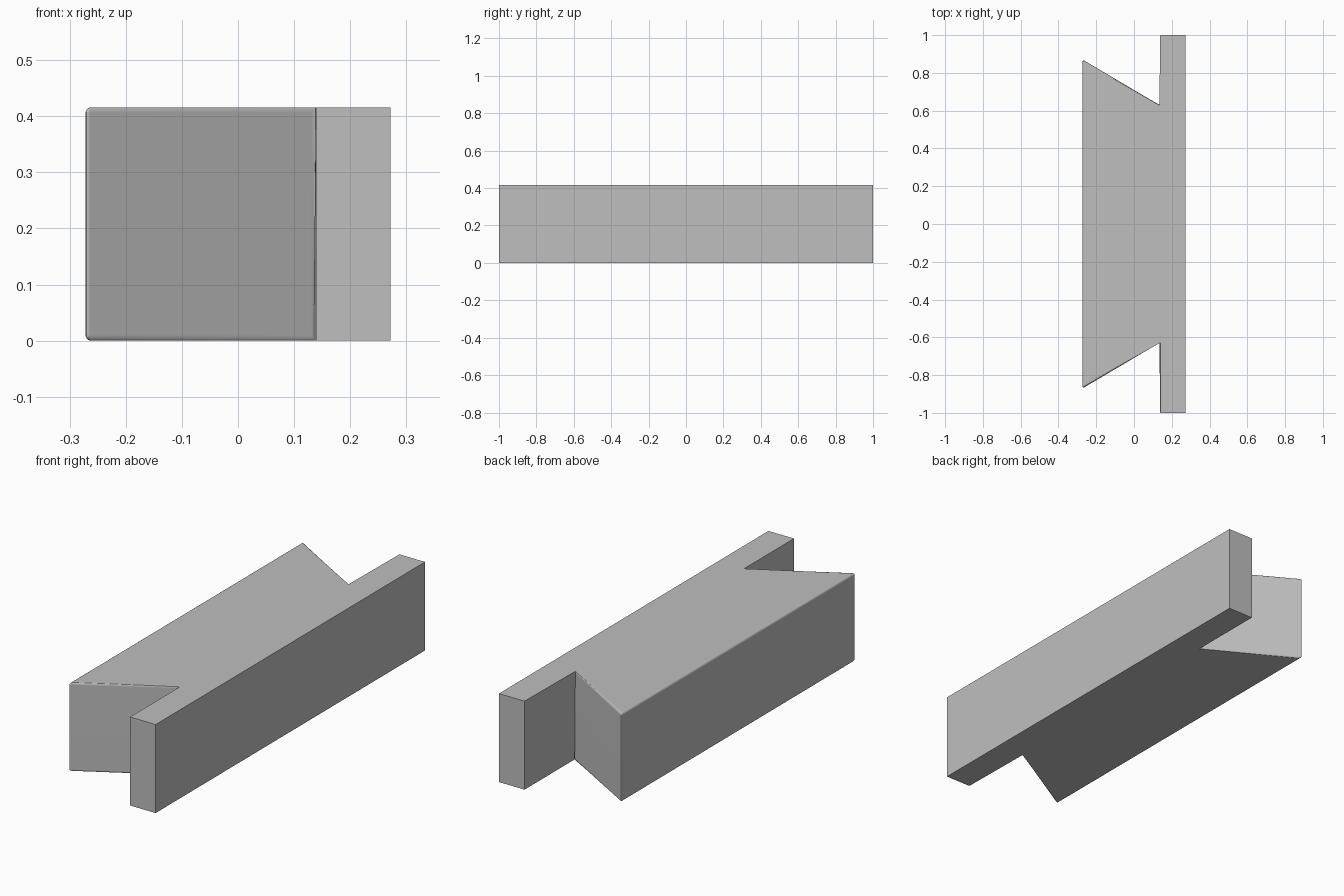
import bpy
import bmesh

if "Cube" in bpy.data.objects:
    bpy.data.objects.remove(bpy.data.objects["Cube"])

HEIGHT = 0.416
BACK, STEP, FACE = -0.272, 0.139, 0.272   # x of dovetail face, shoulder, rail face

grey = bpy.data.materials.new("plain grey")
grey.diffuse_color = (0.52, 0.52, 0.52, 1)
grey.use_nodes = True
grey.node_tree.nodes["Principled BSDF"].inputs["Base Color"].default_value = grey.diffuse_color

# Dovetail-and-rail outline, one half mirrored in y
half = [(FACE, 1.0), (STEP, 1.0), (STEP, 0.627), (BACK, 0.87)]
outline = half + [(x, -y) for x, y in reversed(half)]

bm = bmesh.new()
base = bm.faces.new([bm.verts.new((x, y, 0)) for x, y in outline])
grown = bmesh.ops.extrude_face_region(bm, geom=[base])["geom"]
bmesh.ops.translate(bm, vec=(0, 0, HEIGHT),
                    verts=[g for g in grown if isinstance(g, bmesh.types.BMVert)])
bmesh.ops.recalc_face_normals(bm, faces=bm.faces[:])

# Soften the edges around the slanted ends and the wide dovetail face
soft = set()
for f in bm.faces:
    n = f.normal
    slanted = abs(n.x) > 0.1 and abs(n.y) > 0.1
    wide = n.x < -0.9 and f.calc_center_median().x < BACK + 0.01
    if slanted or wide:
        soft.update(f.edges)
bmesh.ops.bevel(bm, geom=list(soft), offset=0.01, offset_type='OFFSET',
                segments=4, profile=0.5, affect='EDGES', clamp_overlap=True)

mesh = bpy.data.meshes.new("dovetail_rail")
bm.to_mesh(mesh)
bm.free()
mesh.materials.append(grey)
rail = bpy.data.objects.new("dovetail_rail", mesh)
bpy.context.collection.objects.link(rail)

# Smooth the rounded edges, keep the large faces flat
bpy.context.view_layer.objects.active = rail
rail.select_set(True)
bpy.ops.object.shade_smooth_by_angle(angle=0.62)
weighted = rail.modifiers.new("flat faces", 'WEIGHTED_NORMAL')
weighted.keep_sharp = True
